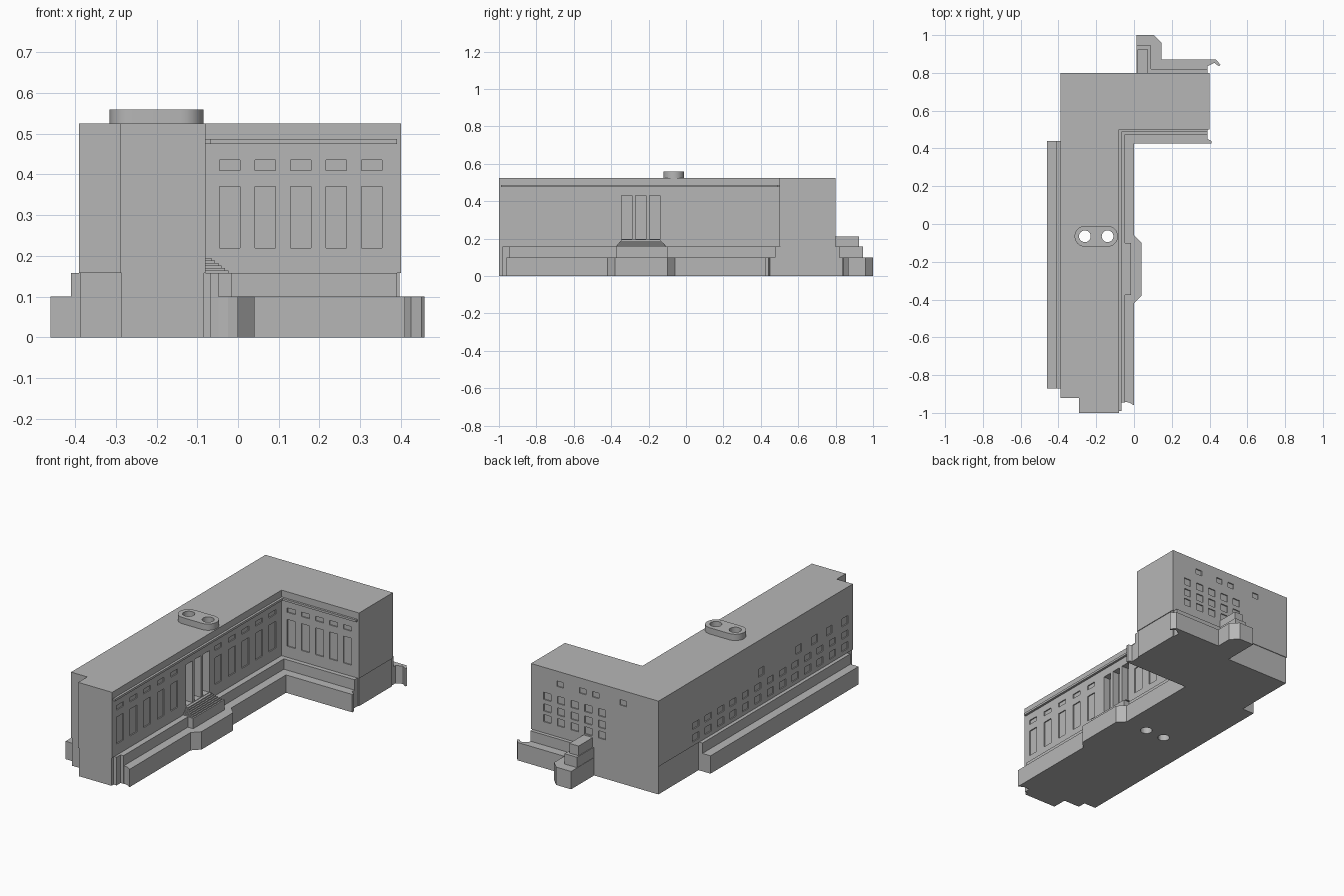
import bpy, bmesh, math

cube = bpy.data.objects.get("Cube")
if cube:
    bpy.data.objects.remove(cube, do_unlink=True)

# Single stone-grey material
grey = bpy.data.materials.new("stone grey")
grey.use_nodes = True
color = (0.47, 0.47, 0.47, 1)
grey.diffuse_color = color
grey.node_tree.nodes["Principled BSDF"].inputs["Base Color"].default_value = color


def add_prism(bm, outline, z0, z1):
    """Add a closed upright prism over a plan outline."""
    face = bm.faces.new([bm.verts.new((x, y, z0)) for x, y in outline])
    geo = bmesh.ops.extrude_face_region(bm, geom=[face])["geom"]
    verts = [g for g in geo if isinstance(g, bmesh.types.BMVert)]
    bmesh.ops.translate(bm, verts=verts, vec=(0, 0, z1 - z0))


def make(name, parts):
    """Make one object from (outline, bottom, top) prisms."""
    bm = bmesh.new()
    for outline, z0, z1 in parts:
        add_prism(bm, outline, z0, z1)
    bmesh.ops.recalc_face_normals(bm, faces=bm.faces)
    mesh = bpy.data.meshes.new(name)
    bm.to_mesh(mesh)
    bm.free()
    mesh.materials.append(grey)
    obj = bpy.data.objects.new(name, mesh)
    bpy.context.collection.objects.link(obj)
    return obj


def rect(x0, x1, y0, y1):
    return [(x0, y0), (x1, y0), (x1, y1), (x0, y1)]


def arc(cx, cy, r, a0, a1, n):
    angles = [math.radians(a0 + (a1 - a0) * i / n) for i in range(n + 1)]
    return [(cx + r * math.cos(a), cy + r * math.sin(a)) for a in angles]


def cut(obj, parts):
    """Subtract prisms from an object."""
    cutter = make("cutter", parts)
    cutter.hide_render = True
    mod = obj.modifiers.new("cut", 'BOOLEAN')
    mod.operation = 'DIFFERENCE'
    mod.solver = 'EXACT'
    mod.object = cutter
    bpy.context.view_layer.objects.active = obj
    bpy.ops.object.modifier_apply(modifier=mod.name)
    bpy.data.objects.remove(cutter, do_unlink=True)


def block_plan(d):
    """L-shaped plan of the block, inset by d."""
    return [(-.39 + d, -.92 + d), (-.29 + d, -.92 + d), (-.29 + d, -1 + d / 4),
            (-.08 - d, -1 + d / 4), (-.08 - d, .5 + d), (.4 - d, .5 + d),
            (.4 - d, .8 - d), (-.39 + d, .8 - d)]


# Main block with a slightly set-back ground storey
upper = make("upper_storeys", [(block_plan(0), .158, .525)])
lower = make("ground_storey", [(block_plan(.004), 0, .16)])

# Window recesses
D = .006
windows = []


def window_x(wall, y, w, z0, z1):
    windows.append((rect(wall - D, wall + D, y - w / 2, y + w / 2), z0, z1))


def window_y(wall, x, w, z0, z1):
    windows.append((rect(x - w / 2, x + w / 2, wall - D, wall + D), z0, z1))


# Courtyard facade: tall windows with small ones above
for start, count in ((-.93, 5), (-.06, 5)):
    for i in range(count):
        y = start + .12 * i
        window_x(-.08, y, .06, .22, .37)
        window_x(-.08, y, .06, .41, .435)
for i in range(5):
    x = -.02 + .087 * i
    window_y(.5, x, .05, .22, .37)
    window_y(.5, x, .05, .41, .435)

# Long outer wall
for i in range(13):
    y = .47 - .11 * i
    window_x(-.39, y, .055, .18, .22)
    window_x(-.39, y, .055, .25, .285)
for y in (-.11, -.44, -.58, -.71, -.85):
    window_x(-.39, y, .05, .32, .365)

# Rear wall
for i in range(5):
    for z in (.22, .28, .345):
        window_y(.8, .3 - .085 * i, .045, z, z + .04)
for x in (.22, .08, 0, -.17):
    window_y(.8, x, .04, .44, .47)

# Three tall portal recesses
portal = [(rect(-.12, -.06, y, y + .055), .197, .43) for y in (-.345, -.27, -.195)]
cut(upper, windows + portal)

# Rooftop turret plate, with two shafts through the building
CX, CY, R = .06, -.065, .055
capsule = arc(-.14, CY, R, -90, 90, 12) + arc(-.26, CY, R, 90, 270, 12)
turret = make("roof_turret", [(capsule, .52, .56)])
shafts = [(arc(x, CY, .031, 0, 345, 23), -.1, .7) for x in (-.26, -.14)]
for part in (turret, upper, lower):
    cut(part, shafts)

# Cornice along the courtyard walls
make("cornice", [([(-.09, -.99), (-.067, -.99), (-.067, .488), (.39, .488),
                   (.39, .51), (-.09, .51)], .475, .487)])

# Courtyard plinth and terrace with its projecting bay
make("courtyard_plinth", [([(-.1, -.98), (-.066, -.98), (-.066, -.945), (-.048, -.945),
                            (-.048, .475), (.39, .475), (.39, .55), (-.1, .55)], 0, .158)])
make("courtyard_terrace", [([(-.1, -.94), (-.06, -.94), (-.025, -.945), (0, -.96),
                             (0, -.42), (.04, -.38), (.04, -.1), (0, -.06),
                             (0, .425), (.41, .425), (.41, .44), (.39, .45),
                             (.39, .55), (-.1, .55)], 0, .1)])

# Entrance stairs, narrowing on three sides as they rise
STEPS = 6
stairs = [(rect(-.09, -.015, -.375, -.1), .05, .158)]
for i in range(STEPS):
    t = (i + 1) / STEPS
    stairs.append((rect(-.09, -.015 - .05 * t, -.375 + .027 * t, -.1 - .037 * t),
                   .15, .158 + .037 * t))
make("entrance_stairs", stairs)

# Terrace along the long outer wall
make("outer_plinth", [(rect(-.41, -.37, -.87, .44), 0, .158)])
make("outer_terrace", [(rect(-.46, -.37, -.87, .44), 0, .1)])

# Rear porch and low rear wall
make("rear_porch", [(rect(.018, .075, .78, .925), 0, .212),
                    (rect(.014, .09, .78, .945), 0, .158)])
make("rear_plinth", [(rect(.05, .39, .78, .82), 0, .158)])
make("rear_terrace", [([(.012, .78), (.39, .78), (.39, .835), (.425, .853), (.45, .835),
                        (.458, .842), (.435, .87), (.145, .87), (.145, .96),
                        (.105, 1), (.012, 1)], 0, .1)])

# Smooth only the rounded turret
bpy.ops.object.select_all(action='DESELECT')
turret.select_set(True)
bpy.context.view_layer.objects.active = turret
bpy.ops.object.shade_smooth_by_angle()
